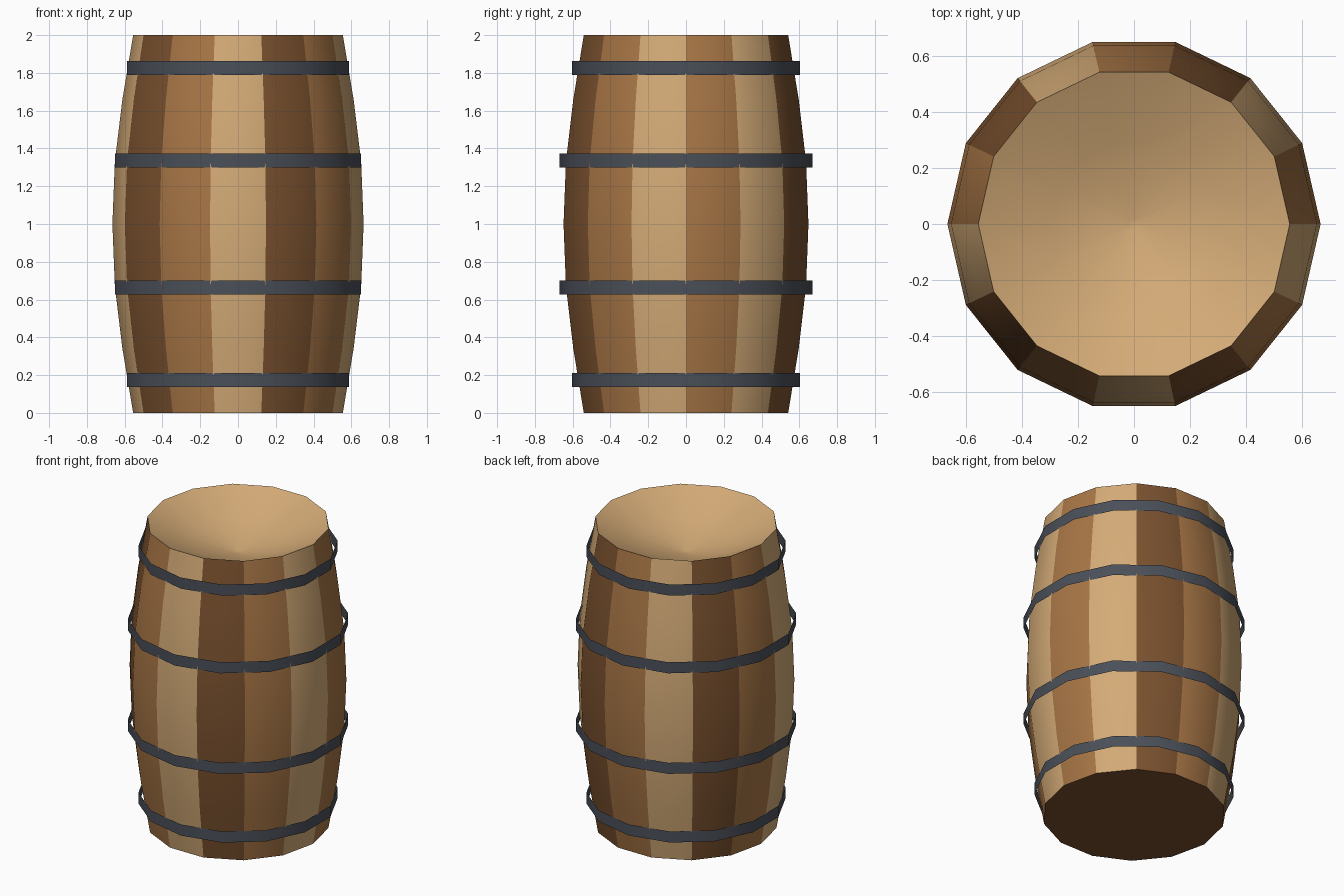
import bpy, bmesh, math

SIDES = 14
STEP = math.tau / SIDES

if "Cube" in bpy.data.objects:
    bpy.data.objects.remove(bpy.data.objects["Cube"], do_unlink=True)


def make_material(name, srgb):
    linear = [((c / 255 + 0.055) / 1.055) ** 2.4 for c in srgb]
    mat = bpy.data.materials.new(name)
    mat.use_nodes = True
    mat.diffuse_color = (*linear, 1)
    bsdf = next(n for n in mat.node_tree.nodes if n.type == "BSDF_PRINCIPLED")
    bsdf.inputs["Base Color"].default_value = (*linear, 1)
    return mat


MEDIUM = make_material("medium oak", (168, 118, 70))
LIGHT = make_material("light oak", (212, 171, 119))
DARK = make_material("dark oak", (122, 81, 46))
IRON = make_material("dark iron", (74, 79, 88))


def lathe(name, profile, materials, turn=0.0, close=None):
    """Faceted shell from (radius, height) pairs; staves cycle the materials."""
    bm = bmesh.new()
    rings = [[bm.verts.new((r * math.cos(k * STEP + turn),
                            r * math.sin(k * STEP + turn), z))
              for k in range(SIDES)] for r, z in profile]
    for low, high in zip(rings, rings[1:]):
        for k in range(SIDES):
            n = (k + 1) % SIDES
            face = bm.faces.new((low[k], low[n], high[n], high[k]))
            face.material_index = k % len(materials)
    if close == "first":
        bm.faces.new(rings[0][::-1]).material_index = len(materials) - 1
    elif close == "last":
        bm.faces.new(rings[-1]).material_index = len(materials) - 1
    mesh = bpy.data.meshes.new(name)
    bm.to_mesh(mesh)
    bm.free()
    for mat in materials:
        mesh.materials.append(mat)
    obj = bpy.data.objects.new(name, mesh)
    bpy.context.collection.objects.link(obj)
    bpy.ops.object.select_all(action="DESELECT")
    obj.select_set(True)
    bpy.context.view_layer.objects.active = obj
    bpy.ops.object.shade_smooth_by_angle(angle=math.radians(30))


# Bulging outer shell of staves with a closed dark bottom
upper = [(0.665, 0), (0.652, 0.33), (0.612, 0.66), (0.555, 1)]
profile = [(r, 1 - h) for r, h in reversed(upper)] + [(r, 1 + h) for r, h in upper[1:]]
lathe("barrel_staves", profile, [MEDIUM, LIGHT, DARK], close="first")

# Dished lid sinking from the rim to the middle
lathe("barrel_lid", [(0.555, 2), (0.3, 1.88), (0.02, 1.8)], [LIGHT], close="last")

# Thin open hoops, their corners over the middle of each stave
for place, radius, offset in (("end", 0.604, 0.825), ("middle", 0.669, 0.336)):
    for level, sign in (("upper", 1), ("lower", -1)):
        z = 1 + sign * offset
        lathe(f"{level}_{place}_hoop", [(radius, z - 0.037), (radius, z + 0.037)],
              [IRON], turn=STEP / 2)
